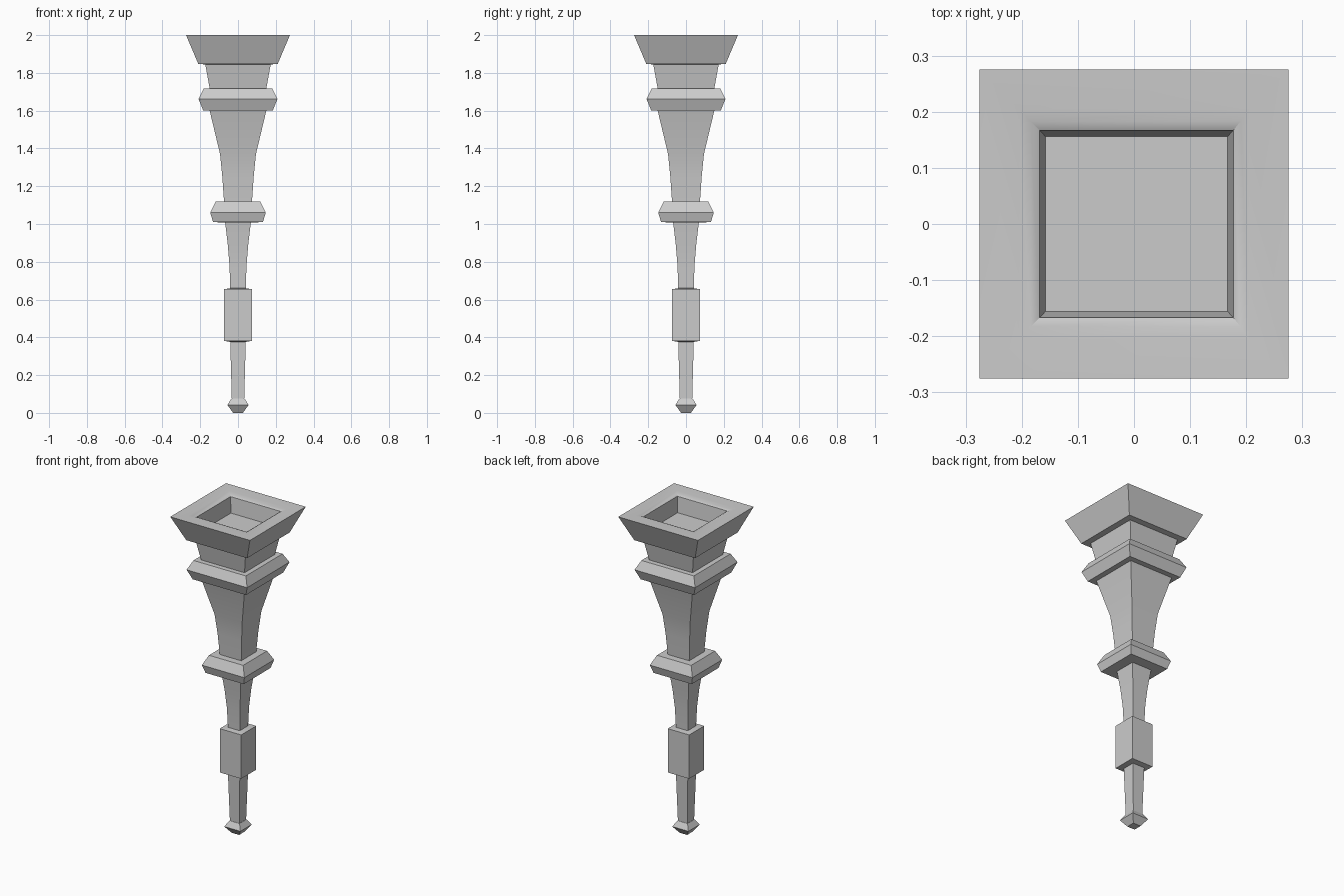
import bpy
import bmesh
import math

if "Cube" in bpy.data.objects:
    bpy.data.objects.remove(bpy.data.objects["Cube"])


def square_loft(name, rings, cap_start=False, cap_end=False):
    """Loft square sections; each ring is (half_x, z[, half_y, centre_x])."""
    bm = bmesh.new()
    loops = []
    for ring in rings:
        hx, z = ring[:2]
        hy, cx = ring[2:] if len(ring) > 2 else (hx, 0)
        loops.append([bm.verts.new((cx + sx * hx, sy * hy, z))
                      for sx, sy in ((-1, -1), (1, -1), (1, 1), (-1, 1))])
    for a, b in zip(loops, loops[1:]):
        for i in range(4):
            j = (i + 1) % 4
            bm.faces.new((a[i], a[j], b[j], b[i]))
    if cap_start:
        bm.faces.new(loops[0][::-1])
    if cap_end:
        bm.faces.new(loops[-1])
    mesh = bpy.data.meshes.new(name)
    bm.to_mesh(mesh)
    bm.free()
    obj = bpy.data.objects.new(name, mesh)
    bpy.context.collection.objects.link(obj)
    bpy.ops.object.select_all(action='DESELECT')
    obj.select_set(True)
    bpy.context.view_layer.objects.active = obj
    bpy.ops.object.shade_smooth_by_angle(angle=math.radians(25))
    return obj


# Pointed finial at the bottom
square_loft("foot_finial", [(0.026, 0), (0.056, 0.042), (0.035, 0.076),
                            (0.033, 0.076)], cap_start=True)
# Lower stem
square_loft("lower_stem", [(0.033, 0.076), (0.041, 0.376)])
# Plain grip block with ledges
square_loft("grip_block", [(0.041, 0.376), (0.073, 0.381), (0.074, 0.655),
                           (0.041, 0.66)])
# Flaring middle stem
square_loft("middle_stem", [(0.041, 0.66), (0.045, 0.78), (0.054, 0.89),
                            (0.068, 1.008)])
# Middle collar
square_loft("middle_collar", [(0.068, 1.008), (0.132, 1.01), (0.147, 1.06),
                              (0.118, 1.118), (0.074, 1.118)])
# Flaring upper stem
square_loft("upper_stem", [(0.074, 1.118), (0.083, 1.25), (0.095, 1.37),
                           (0.15, 1.6)])
# Upper collar
square_loft("upper_collar", [(0.15, 1.6), (0.184, 1.6), (0.209, 1.662),
                             (0.181, 1.717), (0.15, 1.717)])
# Neck below the cup
square_loft("neck", [(0.15, 1.717), (0.173, 1.845)])
# Flared cup with a flat rim and recessed floor
square_loft("cup", [(0.173, 1.845), (0.21, 1.847), (0.275, 2.0),
                    (0.205, 1.998), (0.187, 1.994, 0.183, 0.003),
                    (0.1725, 1.986, 0.167, 0.0045),
                    (0.1625, 1.89, 0.156, 0.0045)], cap_end=True)
